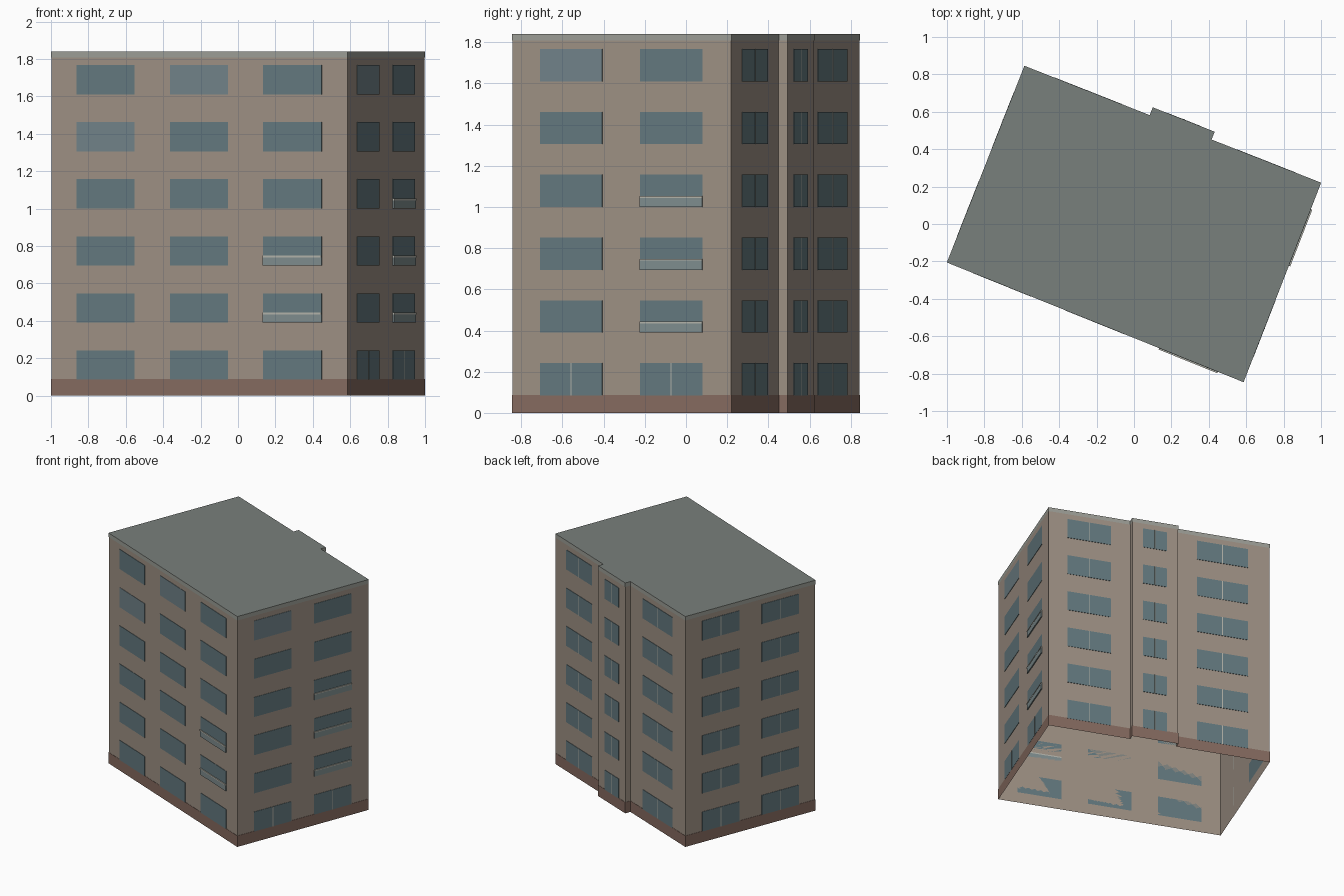
import bpy, bmesh
from mathutils import Vector

if "Cube" in bpy.data.objects:
    bpy.data.objects.remove(bpy.data.objects["Cube"])

H, BASE, CORNICE = 1.84, 0.088, 1.808
FLOORS = [0.085 + 0.305 * i for i in range(6)]
WIN_H = 0.157


def material(name, *rgb):
    m = bpy.data.materials.new(name)
    m.diffuse_color = (*rgb, 1)
    m.use_nodes = True
    m.node_tree.nodes["Principled BSDF"].inputs["Base Color"].default_value = m.diffuse_color
    return m


WALL = material("plaster", 0.34, 0.28, 0.23)
BRICK = material("base_brown", 0.235, 0.145, 0.115)
TRIM = material("light_trim", 0.33, 0.34, 0.305)
ROOF = material("roof_grey", 0.19, 0.215, 0.20)
GLASS = material("glass", 0.125, 0.19, 0.21)
PALE = material("pale_glass", 0.165, 0.225, 0.25)
BALC = material("balcony_glass", 0.21, 0.265, 0.27)
RAIL = material("rail_light", 0.45, 0.45, 0.40)


def finish(name, bm, mat):
    bmesh.ops.recalc_face_normals(bm, faces=bm.faces)
    me = bpy.data.meshes.new(name)
    bm.to_mesh(me)
    bm.free()
    me.materials.append(mat)
    ob = bpy.data.objects.new(name, me)
    bpy.context.collection.objects.link(ob)
    return ob


# Footprint: a turned rectangle with a shallow stair bay on the back
A, B, C, D = [Vector(p) * 0.998 for p in
              ((-1, -0.205), (0.586, -0.845), (1, 0.22), (-0.586, 0.845))]


def normal(p, q):
    d = (q - p).normalized()
    return Vector((d.y, -d.x))


step = normal(C, D) * 0.045
P1, P4 = C.lerp(D, 0.37), C.lerp(D, 0.577)
P2, P3 = P1 + step, P4 + step
OUT = [A, B, C, P1, P2, P3, P4, D]


def grow(d):
    n = len(OUT)
    return [p + d * (normal(OUT[i - 1], p) + normal(p, OUT[(i + 1) % n]))
            for i, p in enumerate(OUT)]


def band(name, z0, z1, d, mat, ledge=True):
    """Open ring of wall around the footprint, optionally with a top ledge."""
    bm = bmesh.new()
    rows = [(grow(d), z0), (grow(d), z1)] + ([(OUT, z1)] if ledge else [])
    vs = [[bm.verts.new((p.x, p.y, z)) for p in pts] for pts, z in rows]
    n = len(OUT)
    for r, s in zip(vs, vs[1:]):
        for i in range(n):
            j = (i + 1) % n
            bm.faces.new((r[i], r[j], s[j], s[i]))
    return finish(name, bm, mat)


# Walls (open underneath), base band, cornice band
band("walls", 0, H, 0, WALL, ledge=False)
band("base_band", 0, BASE, 0.002, BRICK)
band("cornice", CORNICE, H, 0.002, TRIM, ledge=False)

# Flat roof
bm = bmesh.new()
bm.faces.new([bm.verts.new((p.x, p.y, H)) for p in grow(0.002)])
roof = finish("roof", bm, ROOF)


def panels(name, edge, rects, depth, mat):
    """Thin boxes on a facade; rects are (start, end, z0, z1), start/end as fractions."""
    p, q = edge
    n = normal(p, q)
    bm = bmesh.new()
    for f0, f1, z0, z1 in rects:
        a, b = p.lerp(q, f0), p.lerp(q, f1)
        ring = (a, b, b + n * depth, a + n * depth)
        lo = [bm.verts.new((v.x, v.y, z0)) for v in ring]
        hi = [bm.verts.new((v.x, v.y, z1)) for v in ring]
        bm.faces.new(lo)
        bm.faces.new(hi)
        for i in range(4):
            j = (i + 1) % 4
            bm.faces.new((lo[i], lo[j], hi[j], hi[i]))
    return finish(name, bm, mat)


# Facades: edge, window bays, floors with mullions, balconies, paler windows (floor, bay)
FACADES = {
    "front": ((A, B), [(0.085, 0.281), (0.401, 0.597), (0.716, 0.914)],
              [], [(1, 2), (2, 2)], [(4, 0), (5, 1)]),
    "right": ((B, C), [(0.127, 0.411), (0.584, 0.869)],
              [0], [(1, 1), (2, 1), (3, 1)], [(5, 0)]),
    "back": ((C, D), [(0.084, 0.281), (0.672, 0.902)], range(6), [], []),
    "stair_bay": ((P2, P3), [(0.23, 0.76)], range(6), [], []),
    "left": ((D, A), [(0.13, 0.415), (0.587, 0.872)], range(6), [], []),
}

for side, (edge, bays, split, balconies, pale) in FACADES.items():
    length = (edge[1] - edge[0]).length
    glass, light, bars = [], [], []
    for i, z in enumerate(FLOORS):
        for j, (f0, f1) in enumerate(bays):
            (light if (i, j) in pale else glass).append((f0, f1, z, z + WIN_H))
            if i in split:
                mid, w = (f0 + f1) / 2, 0.003 / length
                bars.append((mid - w, mid + w, z, z + WIN_H))
    panels(side + "_windows", edge, glass, 0.003, GLASS)
    if light:
        panels(side + "_pale_windows", edge, light, 0.003, PALE)
    if bars:
        panels(side + "_mullions", edge, bars, 0.0045, RAIL)
    if balconies:
        spots = [(*bays[j], FLOORS[i]) for i, j in balconies]
        panels(side + "_balcony_panels", edge,
               [(a, b, z, z + 0.044) for a, b, z in spots], 0.008, BALC)
        panels(side + "_balcony_rails", edge,
               [(a, b, z + 0.044, z + 0.053) for a, b, z in spots], 0.010, RAIL)
